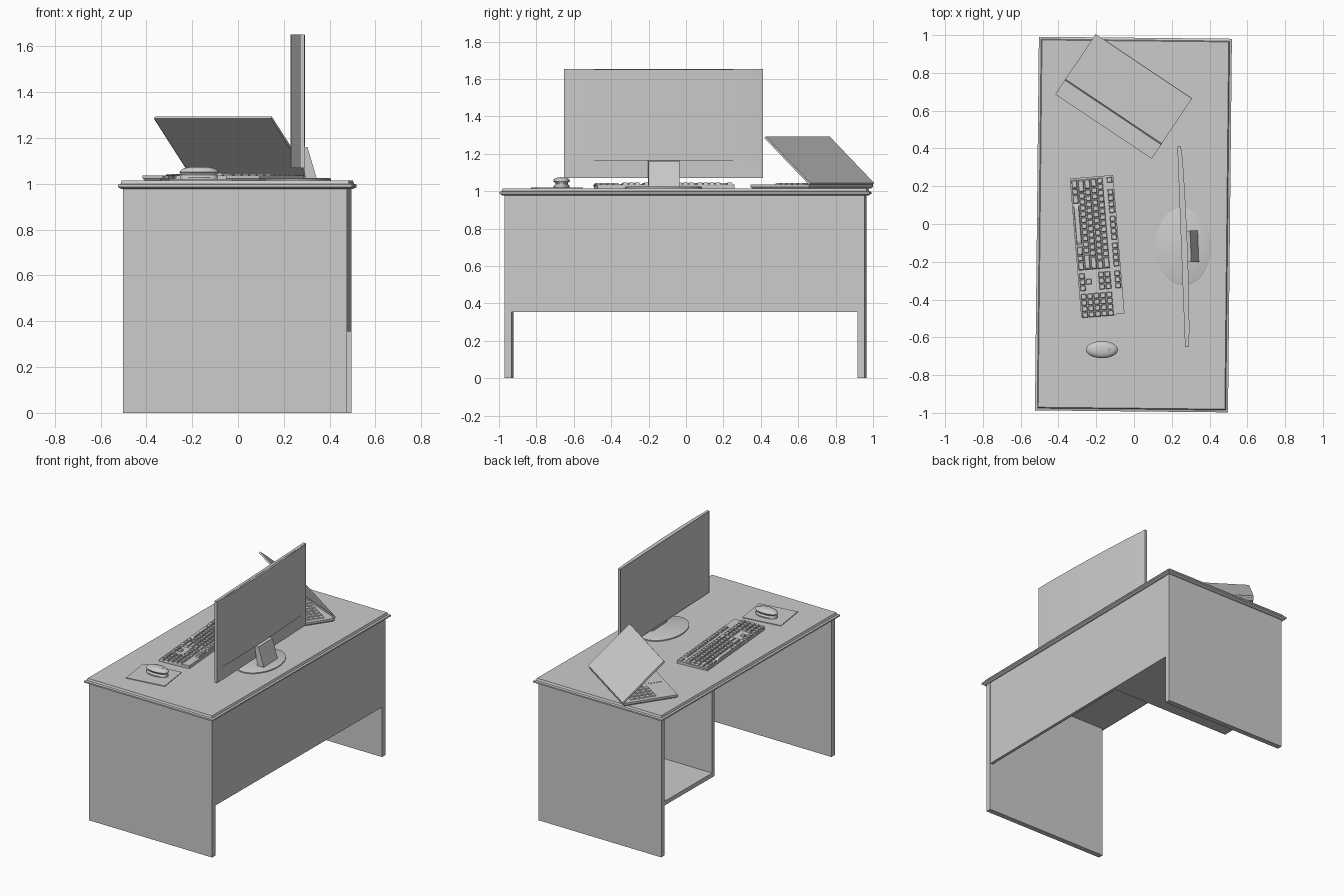
import bpy, bmesh, math
from mathutils import Matrix, Vector

cube = bpy.data.objects.get("Cube")
if cube:
    bpy.data.objects.remove(cube, do_unlink=True)

grey = bpy.data.materials.new("light grey")
grey.use_nodes = True
tone = (0.6, 0.6, 0.6, 1.0)
grey.diffuse_color = tone
grey.node_tree.nodes["Principled BSDF"].inputs["Base Color"].default_value = tone

TOP = 1.015  # desk surface height


def place(x=0, y=0, z=0, turn=0, tilt=0):
    return (Matrix.Translation((x, y, z)) @ Matrix.Rotation(math.radians(turn), 4, 'Z')
            @ Matrix.Rotation(math.radians(tilt), 4, 'Y'))


def finish(name, bm, matrix, smooth=False):
    bmesh.ops.recalc_face_normals(bm, faces=bm.faces)
    mesh = bpy.data.meshes.new(name)
    bm.to_mesh(mesh)
    bm.free()
    mesh.materials.append(grey)
    obj = bpy.data.objects.new(name, mesh)
    bpy.context.scene.collection.objects.link(obj)
    obj.matrix_world = matrix
    if smooth:
        bpy.ops.object.select_all(action='DESELECT')
        obj.select_set(True)
        bpy.context.view_layer.objects.active = obj
        bpy.ops.object.shade_smooth_by_angle(angle=math.radians(40))
    return obj


def add_loft(bm, rings):
    """Skin a stack of closed rings and cap both ends."""
    loops = [[bm.verts.new(p) for p in ring] for ring in rings]
    for low, high in zip(loops, loops[1:]):
        for i in range(len(low)):
            j = (i + 1) % len(low)
            bm.faces.new((low[i], low[j], high[j], high[i]))
    bm.faces.new(loops[0][::-1])
    bm.faces.new(loops[-1])


def rect(hx, hy, z, cx=0, cy=0):
    return [(cx + sx * hx, cy + sy * hy, z) for sx, sy in ((-1, -1), (1, -1), (1, 1), (-1, 1))]


def ellipse(rx, ry, z, n=32):
    return [(rx * math.cos(math.tau * i / n), ry * math.sin(math.tau * i / n), z) for i in range(n)]


def loft(name, rings, matrix, smooth=False):
    bm = bmesh.new()
    add_loft(bm, rings)
    return finish(name, bm, matrix, smooth)


def box(name, x, y, z, matrix):
    """Box from (min, max) pairs."""
    hx, hy, cx, cy = (x[1] - x[0]) / 2, (y[1] - y[0]) / 2, sum(x) / 2, sum(y) / 2
    return loft(name, [rect(hx, hy, h, cx, cy) for h in z], matrix)


def prism(name, outline, y0, y1, matrix):
    """Extrude an (x, z) outline along y."""
    return loft(name, [[(x, y, z) for x, z in outline] for y in (y0, y1)], matrix)


def keys(name, spots, height, matrix):
    """Tapered key caps from (x, y, half x, half y) spots."""
    bm = bmesh.new()
    for x, y, hx, hy in spots:
        add_loft(bm, [rect(hx, hy, 0, x, y), rect(hx * 0.8, hy * 0.8, height, x, y)])
    return finish(name, bm, matrix)


# Desk, turned very slightly
desk = place(-0.003, -0.003, 0, -0.6)
loft("desk_top", [rect(0.511 - inset, 0.989 - inset, z) for inset, z in
                  ((0.014, 0.978), (0, 0.986), (0, 0.996), (0.012, 1.0), (0.017, TOP))], desk)
for name, side in (("right_leg_panel", -1), ("left_leg_panel", 1)):
    box(name, (-0.488, 0.488), sorted((side * 0.963, side * 0.925)), (0, 0.985), desk)
box("modesty_panel", (0.465, 0.486), (-0.925, 0.925), (0.355, 0.985), desk)
box("cabinet_side", (-0.486, 0.465), (0.37, 0.395), (0.355, 0.985), desk)
box("cabinet_floor", (-0.486, 0.465), (0.395, 0.925), (0.355, 0.385), desk)

# Monitor with inset screen, curved back housing and stand
monitor = place(0.26, -0.12, 0, 2.2)
bm = bmesh.new()
add_loft(bm, [rect(0.01, 0.532, z) for z in (1.07, 1.652)])
front = [f for f in bm.faces if f.calc_center_median().x < -0.009]
bmesh.ops.inset_region(bm, faces=front, thickness=0.02)
bmesh.ops.translate(bm, vec=(0.005, 0, 0), verts=list({v for f in front for v in f.verts}))
finish("monitor_frame", bm, monitor)
bulge = [(0.01 + 0.013 * math.cos(t * math.pi / 2) ** 0.6, 0.53 * t)
         for t in (i / 8 for i in range(-7, 8))]
back = [(0.009, -0.53)] + bulge + [(0.009, 0.53)]
loft("monitor_back", [[(x, y, z) for x, y in back] for z in (1.165, 1.65)], monitor, True)
prism("monitor_neck", [(0.01, 1.165), (0.04, 1.16), (0.08, 1.025), (0.03, 1.025)],
      -0.083, 0.083, monitor)
loft("monitor_base", [ellipse(0.145, 0.205, TOP, 48), ellipse(0.145, 0.205, 1.022, 48),
                      ellipse(0.138, 0.198, 1.025, 48)], monitor, True)

# Keyboard: wedge body with rows of key caps
board = place(-0.195, -0.117, TOP, 4.7)
prism("keyboard_body", [(-0.115, 0), (0.115, 0), (0.115, 0.022), (-0.115, 0.01)],
      -0.368, 0.368, board)
pitch, row_step = 0.0322, 0.034
rows = [-0.093 + row_step * i for i in range(5)]
function_row = 0.094
spots = []


def key_row(x, start, widths):
    y = start
    for w in widths:
        spots.append((x, y - w * pitch / 2, 0.0145, w * pitch / 2 - 0.002))
        y -= w * pitch


left = 0.36
layout = ([1.5, 1, 1.5, 7, 1.5, 1, 1.5], [2.25] + [1] * 10 + [2.75],
          [1.75] + [1] * 11 + [2.25], [1.5] + [1] * 12 + [1.5], [1] * 13 + [2])
for x, widths in zip(rows, layout):
    key_row(x, left, widths)
key_row(function_row, left, [1])
for group in range(3):
    key_row(function_row, left - pitch * (2 + group * 4.4), [1] * 4)
nav = left - pitch * 15.4
for x in (rows[3], rows[4], function_row):
    key_row(x, nav, [1] * 3)
key_row(rows[0], nav, [1] * 3)
key_row(rows[1], nav - pitch, [1])
for x in rows:
    key_row(x, nav - pitch * 3.4, [1] * 4)
keys("keyboard_keys", spots, 0.012, board @ place(0, 0, 0.015, 0, -3))

# Mouse on its pad
box("mouse_pad", (-0.14, 0.14), (-0.12, 0.12), (TOP, 1.02), place(-0.18, -0.69, 0, 8))
mouse = place(-0.17, -0.665, 1.02)
loft("mouse_body", [ellipse(0.085 * a, 0.045 * b, z) for a, b, z in
                    ((0.94, 0.95, 0), (0.96, 0.95, 0.008), (0.93, 0.72, 0.018), (0.97, 0.78, 0.026),
                     (1, 1, 0.032), (0.92, 0.95, 0.041), (0.74, 0.76, 0.049),
                     (0.4, 0.42, 0.054))], mouse, True)
wheel = bmesh.new()
bmesh.ops.create_cone(wheel, cap_ends=True, segments=16, radius1=0.012, radius2=0.012, depth=0.01,
                      matrix=Matrix.Rotation(math.pi / 2, 4, 'X'))
finish("mouse_wheel", wheel, mouse @ place(0.045, 0, 0.043), True)

# Laptop: base, keys, touchpad and a half-open lid
laptop = place(-0.057, 0.672, TOP, -33.8)
half_w, half_d = 0.307, 0.188
loft("laptop_base", [rect(half_w - 0.006, half_d - 0.006, 0), rect(half_w, half_d, 0.008),
                     rect(half_w, half_d, 0.022)], laptop)
spots = [(-0.26 + 0.04 * c, -0.035 + 0.037 * r, 0.017, 0.0155) for c in range(14) for r in range(5)
         if r or not 4 <= c <= 8]
spots.append((-0.02, -0.035, 0.097, 0.0155))
keys("laptop_keys", spots, 0.006, laptop @ place(0, 0, 0.022))
box("laptop_touchpad", (-0.085, 0.045), (-0.16, -0.075), (0.022, 0.024), laptop)
lid = laptop @ Matrix.Translation((0, half_d, 0.02)) @ Matrix.Rotation(math.radians(-41), 4, 'X')
bm = bmesh.new()
add_loft(bm, [rect(half_w, 0.19, z, 0, -0.19) for z in (0, 0.012)])
under = [f for f in bm.faces if f.calc_center_median().z < 0.001]
bmesh.ops.inset_region(bm, faces=under, thickness=0.018)
bmesh.ops.translate(bm, vec=(0, 0, 0.003), verts=list({v for f in under for v in f.verts}))
finish("laptop_lid", bm, lid)
